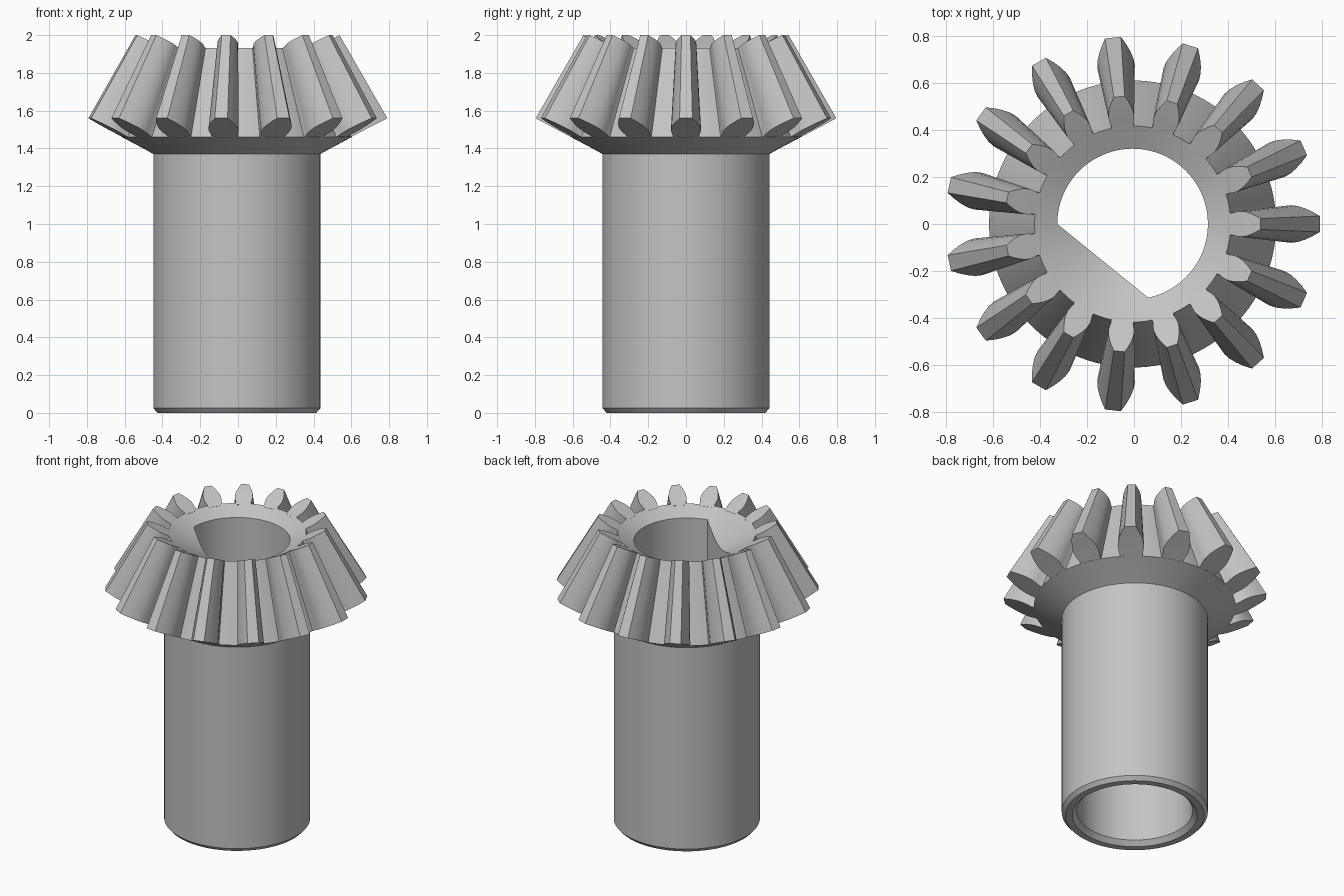
import bpy, bmesh, math

cube = bpy.data.objects.get("Cube")
if cube:
    bpy.data.objects.remove(cube, do_unlink=True)

TEETH = 15
SEGMENTS = 120
TIP_R, TIP_Z = 0.797, 1.56      # outer end of tooth tip
SLOPE = 0.53                    # back cone rise per unit radius
APEX_Z, SHRINK = 2.947, 0.683   # teeth taper toward the apex
ROOT_R, BORE_R = 0.61, 0.32
AXIS_X = -0.006

steel = bpy.data.materials.new("grey steel")
steel.use_nodes = True
GREY = (0.55, 0.55, 0.55, 1)
steel.diffuse_color = GREY
steel.node_tree.nodes["Principled BSDF"].inputs["Base Color"].default_value = GREY


def back_z(r):
    return TIP_Z - (TIP_R - r) * SLOPE


def toward_apex(z):
    return APEX_Z - SHRINK * (APEX_Z - z)


def front_z(r):
    return toward_apex(back_z(r / SHRINK))


def finish(bm, name):
    bmesh.ops.recalc_face_normals(bm, faces=bm.faces)
    mesh = bpy.data.meshes.new(name)
    bm.to_mesh(mesh)
    bm.free()
    mesh.materials.append(steel)
    obj = bpy.data.objects.new(name, mesh)
    obj.location.x = AXIS_X
    bpy.context.collection.objects.link(obj)
    bpy.ops.object.select_all(action="DESELECT")
    obj.select_set(True)
    bpy.context.view_layer.objects.active = obj
    bpy.ops.object.shade_smooth_by_angle(angle=math.radians(25))


def d_bore(angle):
    # round bore with one flat side
    off = abs(angle - math.radians(231))
    half = math.radians(51)
    return BORE_R * math.cos(half) / math.cos(off) if off < half else BORE_R


# hollow shaft with gear blank: (radius, height), None marks the D-shaped bore
profile = [(0.42, 0), (0.442, 0.025), (0.442, 1.37), (0.48, back_z(0.48)),
           (ROOT_R, back_z(ROOT_R)), (ROOT_R * SHRINK, front_z(ROOT_R * SHRINK)),
           (BORE_R + 0.01, front_z(BORE_R + 0.01)),
           (None, None), (None, 1.2), (0.35, 1.2), (0.35, 0.03), (0.378, 0)]
bm = bmesh.new()
rings = []
for r, z in profile:
    ring = []
    for i in range(SEGMENTS):
        a = math.tau * i / SEGMENTS
        rad = d_bore(a) if r is None else r
        h = front_z(rad) if z is None else z
        ring.append(bm.verts.new((rad * math.cos(a), rad * math.sin(a), h)))
    rings.append(ring)
for k, ring in enumerate(rings):
    other = rings[(k + 1) % len(rings)]
    for i in range(SEGMENTS):
        j = (i + 1) % SEGMENTS
        bm.faces.new((ring[i], ring[j], other[j], other[i]))
finish(bm, "hollow_shaft")

# tapered teeth: (radius, half width) up one flank, mirrored for the other
flank = [(0.595, 0.07), (0.625, 0.069), (0.65, 0.076), (0.675, 0.08),
         (0.705, 0.077), (0.735, 0.067), (0.765, 0.053), (TIP_R, 0.034)]
outline = [(r, w) for r, w in flank] + [(r, -w) for r, w in reversed(flank)]
bm = bmesh.new()
for t in range(TEETH):
    ends = []
    for scale in (1, SHRINK):
        end = []
        for r, w in outline:
            a = math.tau * t / TEETH + w / r
            z = back_z(r) if scale == 1 else toward_apex(back_z(r))
            end.append(bm.verts.new((scale * r * math.cos(a), scale * r * math.sin(a), z)))
        ends.append(end)
    big, small = ends
    n = len(outline)
    # end caps as strips between the two flanks
    for end in ends:
        for i in range(n // 2 - 1):
            bm.faces.new((end[i], end[i + 1], end[n - 2 - i], end[n - 1 - i]))
    for i in range(n):
        j = (i + 1) % n
        bm.faces.new((big[i], big[j], small[j], small[i]))
finish(bm, "gear_teeth")
